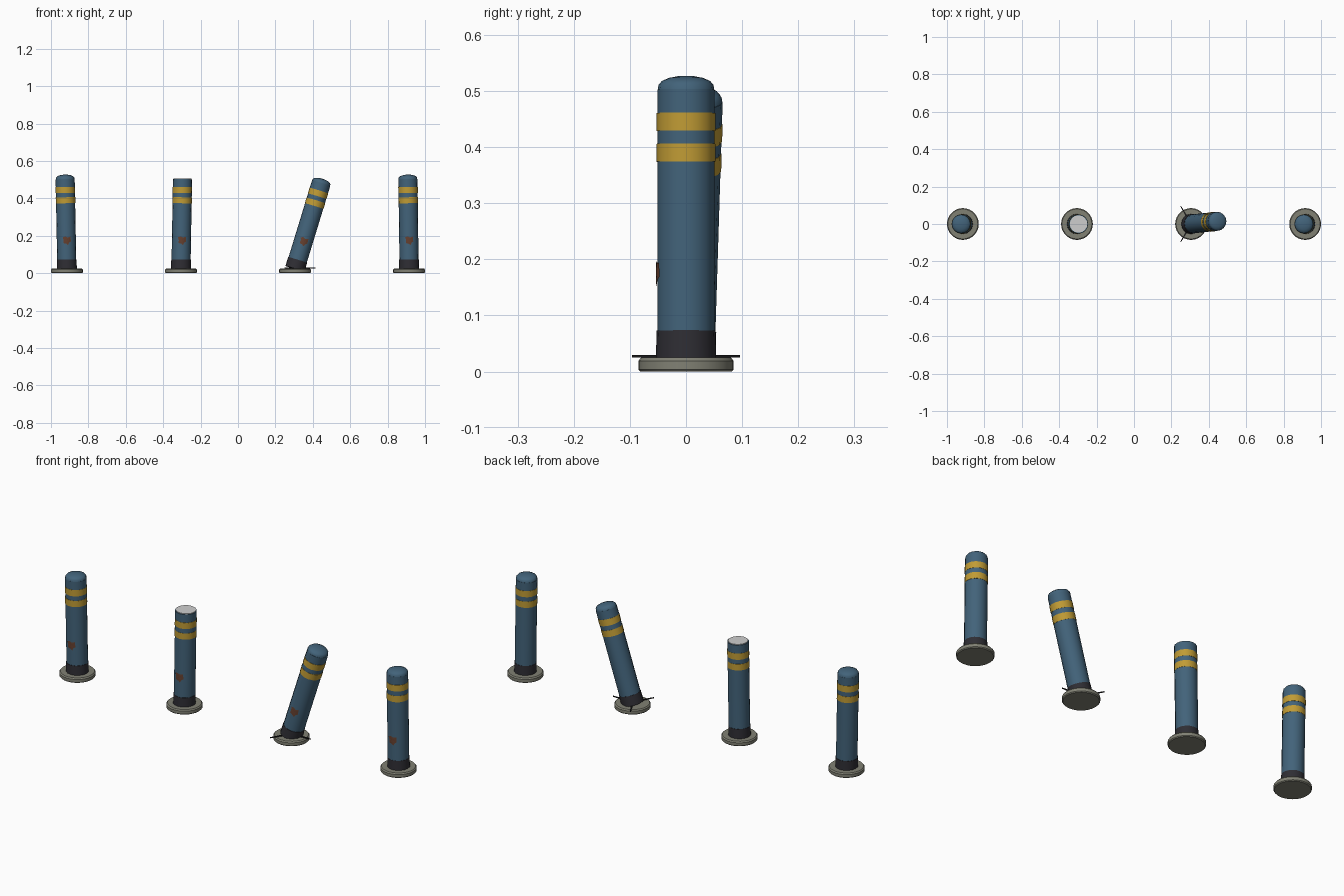
import bpy, bmesh, math
from mathutils import Matrix, Vector

if "Cube" in bpy.data.objects:
    bpy.data.objects.remove(bpy.data.objects["Cube"])


def material(name, rgb):
    m = bpy.data.materials.new(name)
    m.diffuse_color = (*rgb, 1)
    m.use_nodes = True
    m.node_tree.nodes["Principled BSDF"].inputs["Base Color"].default_value = m.diffuse_color
    return m


BLUE = material("faded_blue", (0.055, 0.125, 0.195))
YELLOW = material("band_yellow", (0.53, 0.33, 0.035))
RUBBER = material("dark_rubber", (0.028, 0.027, 0.034))
STONE = material("base_grey", (0.22, 0.22, 0.175))
RUST = material("rust_brown", (0.13, 0.05, 0.028))
BLACK = material("crack_black", (0.01, 0.01, 0.011))
PALE = material("pale_core", (0.62, 0.62, 0.62))


def finish(bm, name, mat, matrix, smooth=True):
    bmesh.ops.recalc_face_normals(bm, faces=bm.faces)
    mesh = bpy.data.meshes.new(name)
    bm.to_mesh(mesh)
    bm.free()
    mesh.materials.append(mat)
    ob = bpy.data.objects.new(name, mesh)
    bpy.context.collection.objects.link(ob)
    ob.matrix_world = matrix
    if smooth:
        bpy.ops.object.select_all(action='DESELECT')
        ob.select_set(True)
        bpy.context.view_layer.objects.active = ob
        bpy.ops.object.shade_smooth_by_angle(angle=math.radians(35))
    return ob


def lathe(name, profile, sides, mat, matrix):
    """Closed turned solid from (radius, height) points."""
    bm = bmesh.new()
    rings = []
    for r, z in profile:
        rings.append([bm.verts.new((r * math.cos(math.tau * i / sides),
                                    r * math.sin(math.tau * i / sides), z))
                      for i in range(sides)])
    for a, b in zip(rings, rings[1:]):
        for i in range(sides):
            j = (i + 1) % sides
            bm.faces.new((a[i], a[j], b[j], b[i]))
    bm.faces.new(rings[0][::-1])
    bm.faces.new(rings[-1])
    return finish(bm, name, mat, matrix)


def rust_patch(name, matrix, radius=0.0532):
    """Ragged patch wrapped on the front of the post."""
    outline = [(0.021, 0.020), (0.004, 0.016), (-0.008, 0.022), (-0.023, 0.017),
               (-0.017, 0.001), (-0.019, -0.014), (-0.004, -0.017),
               (0.006, -0.025), (0.012, -0.012), (0.022, -0.006)]
    bm = bmesh.new()

    def wrap(u, v):
        a = (u + 0.003) / radius
        return bm.verts.new((radius * math.sin(a), -radius * math.cos(a), 0.15 + v))

    centre = wrap(0, 0)
    mid = [wrap(u / 2, v / 2) for u, v in outline]
    rim = [wrap(u, v) for u, v in outline]
    n = len(outline)
    for i in range(n):
        j = (i + 1) % n
        bm.faces.new((centre, mid[j], mid[i]))
        bm.faces.new((mid[i], mid[j], rim[j], rim[i]))
    ob = finish(bm, name, RUST, matrix, False)
    # make sure the patch faces outwards
    if ob.data.polygons[0].normal.y > 0:
        ob.data.flip_normals()


def crack(name, angle, matrix):
    """Thin tapering spike lying on the base."""
    bm = bmesh.new()
    d = Vector((math.cos(angle), math.sin(angle), 0))
    s = Vector((-d.y, d.x, 0))
    plan = [d * 0.03 - s * 0.005, d * 0.11 - s * 0.002,
            d * 0.11 + s * 0.002, d * 0.03 + s * 0.005]
    f = bm.faces.new([bm.verts.new(p + Vector((0, 0, 0.0255))) for p in plan])
    top = bmesh.ops.extrude_face_region(bm, geom=[f])
    bmesh.ops.translate(bm, vec=(0, 0, 0.004),
                        verts=[v for v in top["geom"] if isinstance(v, bmesh.types.BMVert)])
    finish(bm, name, BLACK, matrix, False)


# label, x, lean to the right, lean to the back (degrees), has cap
POSTS = [("far_left", -0.915, -1.1, 0, True),
         ("mid_left", -0.305, 1.0, 0, False),
         ("mid_right", 0.305, 17.0, -1.8, True),
         ("far_right", 0.915, -0.8, 0, True)]

for label, x, lean, back, capped in POSTS:
    ground = Matrix.Translation((x, 0, 0))
    # post parts are measured up from the top of the base
    post = (Matrix.Translation((x, 0, 0.025)) @ Matrix.Rotation(math.radians(back), 4, 'X')
            @ Matrix.Rotation(math.radians(lean), 4, 'Y'))

    # base disc
    lathe(label + "_base", [(0.081, 0), (0.085, 0.004), (0.085, 0.019), (0.080, 0.025)],
          28, STONE, ground)
    # post, rubber collar and reflective bands
    lathe(label + "_post", [(0.051, 0.0), (0.051, 0.478)], 16, BLUE, post)
    lathe(label + "_collar", [(0.0535, -0.002), (0.0525, 0.048)], 16, RUBBER, post)
    for k, z in enumerate((0.349, 0.404)):
        lathe(f"{label}_band_{k + 1}", [(0.0522, z), (0.0522, z + 0.032)], 16, YELLOW, post)
    # domed cap, or the exposed core where the cap is missing
    if capped:
        lathe(label + "_cap", [(0.0505, 0.476), (0.0490, 0.486), (0.0430, 0.493),
                               (0.0300, 0.4985), (0.0140, 0.5015), (0.003, 0.502)],
              16, BLUE, post)
    else:
        lathe(label + "_core", [(0.047, 0.470), (0.047, 0.481)], 16, PALE, post)
    rust_patch(label + "_rust", post)

    # cracks around the knocked post
    if lean > 10:
        for k in range(3):
            crack(f"{label}_crack_{k + 1}", math.tau * k / 3, ground)
